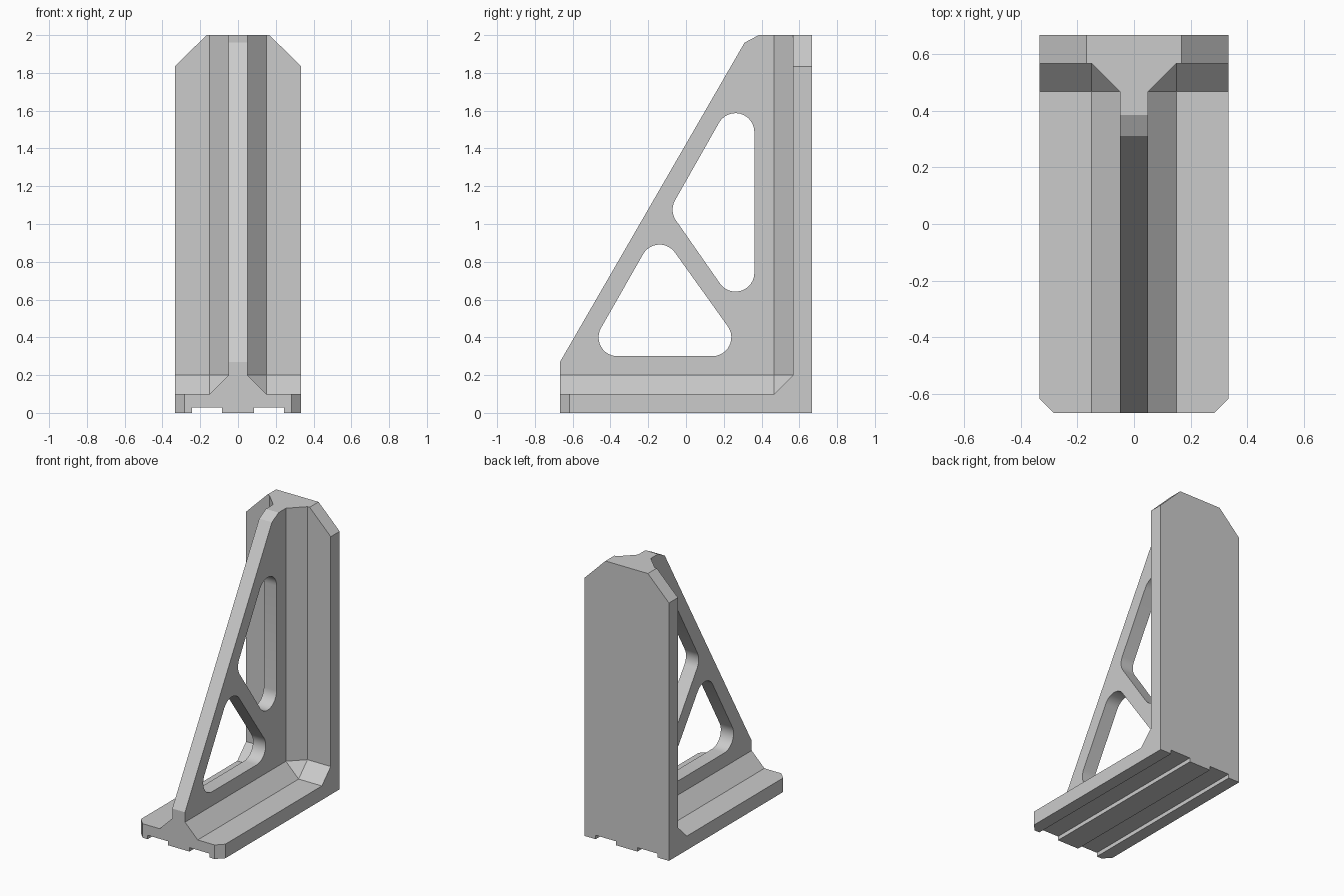
import bpy, bmesh, math
from mathutils import Vector

cube = bpy.data.objects.get("Cube")
if cube:
    bpy.data.objects.remove(cube, do_unlink=True)

grey = bpy.data.materials.new("plain grey")
grey.use_nodes = True
grey.diffuse_color = (0.6, 0.6, 0.6, 1)
grey.node_tree.nodes["Principled BSDF"].inputs["Base Color"].default_value = (0.6, 0.6, 0.6, 1)

W, D, H = 0.333, 0.667, 2.0      # half width, half depth, height
T, R, F = 0.1, 0.05, 0.1         # plate thickness, half rib thickness, fillet size
WALL = D - T                     # front face of the upright


def finish(name, bm, mirror=False):
    bmesh.ops.recalc_face_normals(bm, faces=bm.faces)
    mesh = bpy.data.meshes.new(name)
    bm.to_mesh(mesh)
    bm.free()
    mesh.materials.append(grey)
    obj = bpy.data.objects.new(name, mesh)
    bpy.context.collection.objects.link(obj)
    if mirror:
        obj.modifiers.new("mirror", 'MIRROR')
    return obj


def prism(points, axis, lo, hi):
    """Extrude a 2D outline along the named axis."""
    place = {"x": lambda a, b: (lo, a, b),
             "y": lambda a, b: (a, lo, b),
             "z": lambda a, b: (a, b, lo)}[axis]
    bm = bmesh.new()
    face = bm.faces.new([bm.verts.new(place(a, b)) for a, b in points])
    new = bmesh.ops.extrude_face_region(bm, geom=[face], use_keep_orig=True)["geom"]
    shift = Vector([hi - lo if axis == k else 0 for k in "xyz"])
    bmesh.ops.translate(bm, vec=shift, verts=[v for v in new if isinstance(v, bmesh.types.BMVert)])
    return bm


def rounded(centres, radius, steps=12):
    """Outline of a counter-clockwise polygon grown by a radius."""
    pts, n = [], len(centres)
    for i, (cx, cy) in enumerate(centres):
        px, py = centres[i - 1]
        nx, ny = centres[(i + 1) % n]
        start = math.atan2(cy - py, cx - px) - math.pi / 2
        sweep = (math.atan2(ny - cy, nx - cx) - math.pi / 2 - start) % math.tau
        for s in range(steps + 1):
            a = start + sweep * s / steps
            pts.append((cx + radius * math.cos(a), cy + radius * math.sin(a)))
    return pts


# Underside outline with two grooves, shared by the foot and the upright
half = [(0.085, 0), (0.085, 0.028), (0.244, 0.028), (0.244, 0), (W, 0)]
underside = [(-x, z) for x, z in reversed(half)] + half

# Foot plate with clipped front corners
bm = prism(underside + [(W, T), (-W, T)], "y", -D, WALL)
for side in (-1, 1):
    cut = bmesh.ops.bisect_plane(bm, geom=bm.verts[:] + bm.edges[:] + bm.faces[:],
                                 plane_co=(side * W, 0.05 - D, 0), plane_no=(side, -1, 0),
                                 clear_outer=True)["geom_cut"]
    bmesh.ops.edgeloop_fill(bm, edges=[e for e in cut if isinstance(e, bmesh.types.BMEdge)])
finish("foot_plate", bm)

# Upright plate with clipped top corners
top = [(W, 1.835), (0.167, H), (-0.167, H), (-W, 1.835)]
finish("upright_plate", prism(underside + top, "y", WALL, D))

# Bracing rib with two rounded triangular openings
rib = finish("bracing_rib", prism(
    [(-D, T), (WALL, T), (WALL, H), (0.385, H), (0.31, 1.96), (-D, 0.27)], "x", -R, R))
openings = {"upper_opening": [(0.262, 0.742), (0.262, 1.487), (0.029, 1.076)],
            "lower_opening": [(-0.363, 0.4), (0.14, 0.4), (-0.14, 0.791)]}
cutters = []
for name, centres in openings.items():
    cutter = finish(name, prism(rounded(centres, 0.1), "x", -2 * R, 2 * R))
    cutter.hide_render = True
    cutters.append(cutter)
    mod = rib.modifiers.new(name, 'BOOLEAN')
    mod.operation, mod.solver, mod.object = 'DIFFERENCE', 'EXACT', cutter
bpy.context.view_layer.update()
cut_mesh = bpy.data.meshes.new_from_object(rib.evaluated_get(bpy.context.evaluated_depsgraph_get()))
rib.modifiers.clear()
rib.data = cut_mesh
for cutter in cutters:
    bpy.data.objects.remove(cutter, do_unlink=True)
bpy.ops.object.select_all(action='DESELECT')
rib.select_set(True)
bpy.context.view_layer.objects.active = rib
bpy.ops.object.shade_smooth_by_angle(angle=math.radians(25))

# Sloped fillets along the three inner joints, on both sides of the rib
finish("rib_foot_fillet", prism([(R, T), (R + F, T), (R, T + F)], "y", -D, WALL), True)
finish("rib_upright_fillet", prism([(R, WALL), (R + F, WALL), (R, WALL - F)], "z", T, H), True)
finish("foot_upright_fillet", prism([(WALL, T), (WALL - F, T), (WALL, T + F)], "x", R, W), True)

# Corner fill where the fillets meet: a small cube with its outer corner cut off
bm = bmesh.new()
for i in (0, 1):
    for j in (0, 1):
        for k in (0, 1):
            if i + j + k < 3:
                bm.verts.new((R + F * i, WALL - F * j, T + F * k))
bmesh.ops.convex_hull(bm, input=bm.verts[:])
finish("corner_fillet", bm, True)
